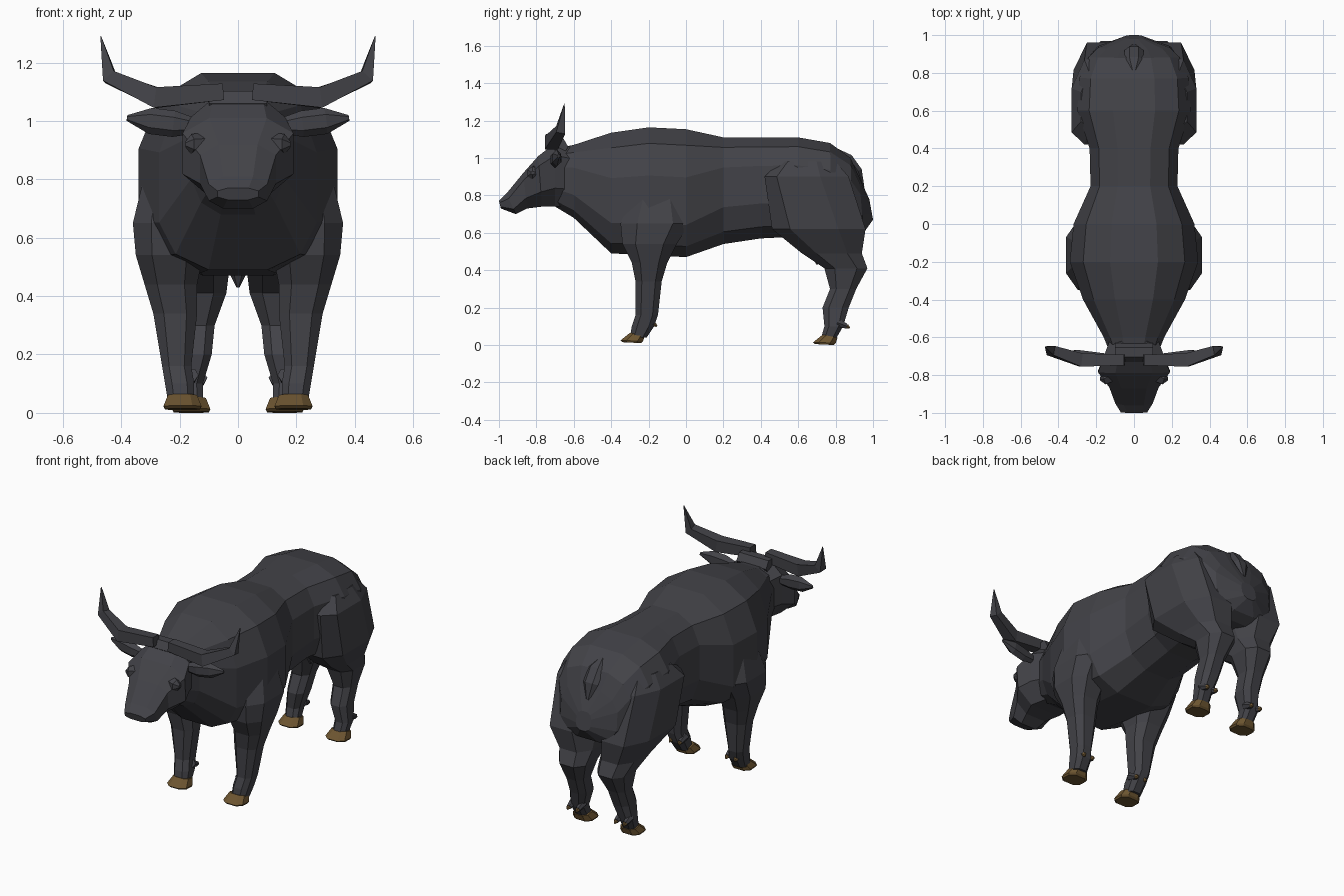
import bpy, bmesh
from math import cos, sin, pi
from mathutils import Vector

if bpy.data.objects.get("Cube"):
    bpy.data.objects.remove(bpy.data.objects["Cube"])

X, Y, Z = Vector((1, 0, 0)), Vector((0, 1, 0)), Vector((0, 0, 1))


def material(name, red, green, blue):
    mat = bpy.data.materials.new(name)
    mat.use_nodes = True
    mat.diffuse_color = (red, green, blue, 1)
    shader = mat.node_tree.nodes["Principled BSDF"]
    shader.inputs["Base Color"].default_value = (red, green, blue, 1)
    shader.inputs["Roughness"].default_value = 0.9
    return mat


hide = material("dark hide", 0.055, 0.055, 0.064)
hoof = material("brown hoof", 0.15, 0.09, 0.03)


def loft(name, rings, mat=hide, side=1):
    """Skin a row of rings and cap both ends."""
    bm = bmesh.new()
    rows = [[bm.verts.new((p.x * side, p.y, p.z)) for p in points] for points in rings]
    count = len(rows[0])
    for row, following in zip(rows, rows[1:]):
        for i in range(count):
            j = (i + 1) % count
            bm.faces.new((row[i], row[j], following[j], following[i]))
    bm.faces.new(rows[0])
    bm.faces.new(rows[-1])
    bmesh.ops.recalc_face_normals(bm, faces=bm.faces[:])
    mesh = bpy.data.meshes.new(name)
    bm.to_mesh(mesh)
    bm.free()
    mesh.materials.append(mat)
    bpy.context.collection.objects.link(bpy.data.objects.new(name, mesh))


def boxy(value):
    """Push a sine or cosine outwards for a squarer section."""
    return abs(value) ** 0.75 * (1 if value > 0 else -1)


def span(first, last, inner, outer, widest=0.5, count=8):
    """Ring between two (y, z) points, reaching from inner to outer in x."""
    first, last = Vector((0, *first)), Vector((0, *last))
    middle, half = (inner + outer) / 2, (outer - inner) / 2
    points = []
    for i in range(count):
        angle = 2 * pi * (i + 0.5) / count
        across, along = (boxy(f(angle) / cos(pi / count)) for f in (cos, sin))
        reach = widest if along > 0 else 1 - widest
        points.append(first.lerp(last, widest - along * reach) + X * (middle + half * across))
    return points


def rib(top, bottom, width, widest=0.5):
    """Symmetrical body section."""
    return span(top, bottom, -width, width, widest, count=12)


def level(z, front, back, inner, outer, widest=0.5):
    """Horizontal section of a leg."""
    return span((front, z), (back, z), inner, outer, widest)


def sweep(name, path, radii, axis, flat=1, count=6, mat=hide, side=1):
    """Tapered tube along a path, thinned across the given axis."""
    path = [Vector(point) for point in path]
    rings = []
    for i, (point, radius) in enumerate(zip(path, radii)):
        ahead = (path[min(i + 1, len(path) - 1)] - path[max(i - 1, 0)]).normalized()
        thin = ahead.cross(axis).normalized()
        wide = thin.cross(ahead)
        angles = [2 * pi * (k + 0.5) / count for k in range(count)]
        rings.append([point + radius * (thin * flat * cos(a) + wide * sin(a)) for a in angles])
    loft(name, rings, mat, side)


# Body: neck, evenly spaced ribs under a shoulder hump, then the tilted rump
bellies = (0.49, 0.48, 0.47, 0.54, 0.57, 0.58)
widths = (0.27, 0.34, 0.32, 0.23, 0.235, 0.3)
ribs = [rib((-0.7, 1.05), (-0.7, 0.74), 0.12), rib((-0.6, 1.07), (-0.6, 0.68), 0.16)]
for i, (belly, width) in enumerate(zip(bellies, widths)):
    y = 0.2 * i - 0.4
    back = 1.1 + 0.065 * cos(4 * y + 0.6) if y < 0.1 else 1.11
    ribs.append(rib((y, back), (y, belly), width, 0.6 if y < 0.1 else 0.45))
ribs.append(rib((0.77, 1.08), (0.78, 0.57), 0.29, 0.45))
ribs.append(rib((0.88, 1), (0.89, 0.57), 0.24, 0.45))
ribs.append(rib((0.925, 0.9), (0.95, 0.6), 0.19))
ribs.append(rib((0.98, 0.78), (1, 0.67), 0.05))
loft("body", ribs)

# Head: nape, crown, brow, cheek, nose and muzzle
loft("head", [
    span((-0.62, 1.06), (-0.62, 0.74), -0.13, 0.13, 0.4),
    span((-0.7, 1.08), (-0.7, 0.74), -0.16, 0.16, 0.4),
    span((-0.79, 1.01), (-0.77, 0.74), -0.19, 0.19, 0.4),
    span((-0.87, 0.92), (-0.85, 0.73), -0.13, 0.13, 0.4),
    span((-0.96, 0.81), (-0.91, 0.7), -0.1, 0.1),
    span((-1, 0.77), (-0.99, 0.73), -0.07, 0.07),
])
sweep("poll", [(x, -0.68, 1.06) for x in (-0.1, 0.1)], (0.05, 0.05), Y)

# Tail stub on the rump, and the udder between the rear legs
sweep("tail", [(0, 0.8, 1.05), (0, 0.87, 1), (0, 0.92, 0.93), (0, 0.95, 0.84)],
      (0.01, 0.05, 0.05, 0.01), X, flat=0.5)
sweep("udder", [(0, 0.7, z) for z in (0.62, 0.48, 0.43)], (0.07, 0.03, 0.005), X)


def foot(name, x, y, z, side):
    """Wedge hoof, splayed towards the toe, with two dewclaws behind it."""
    loft(f"{name}_hoof", [
        span((y - 0.01, z + 0.055), (y + 0.07, z + 0.04), x - 0.05, x + 0.05),
        span((y - 0.06, z + 0.015), (y + 0.06, z + 0.01), x - 0.065, x + 0.065),
        span((y - 0.05, z + 0.005), (y + 0.05, z), x - 0.06, x + 0.06),
    ], hoof, side)
    for label, offset in (("inner", -0.03), ("outer", 0.03)):
        root, joint, tip = [(x + offset, y + reach, z + rise)
                            for reach, rise in ((0.07, 0.12), (0.12, 0.1), (0.135, 0.09))]
        sweep(f"{name}_{label}_spur", (root, joint), (0.025, 0.015), X, side=side)
        sweep(f"{name}_{label}_dewclaw", (joint, tip), (0.015, 0.004), X, mat=hoof, side=side)


for label, side in (("left", 1), ("right", -1)):
    # Horn sweeping outwards, then up to a point
    sweep(f"{label}_horn", [(0.05, -0.72, 1.1), (0.28, -0.72, 1.08),
                            (0.44, -0.67, 1.15), (0.47, -0.65, 1.29)],
          (0.04, 0.05, 0.035, 0.002), Y, count=4, side=side)

    # Leaf-shaped ear
    sweep(f"{label}_ear", [(0.12, -0.7, 0.98), (0.22, -0.7, 0.99),
                           (0.3, -0.69, 1), (0.38, -0.68, 1.01)],
          (0.02, 0.045, 0.045, 0.01), Z, flat=0.6, side=side)

    # Shallow eye bulge
    sweep(f"{label}_eye", [(0.12, -0.8, 0.92), (0.16, -0.82, 0.92), (0.18, -0.82, 0.92)],
          (0.04, 0.035, 0.01), Z, side=side)

    # Front leg from shoulder blade to pastern
    loft(f"{label}_front_leg", [
        level(0.9, -0.25, -0.05, 0.15, 0.3),
        level(0.65, -0.35, 0.02, 0.1, 0.36),
        level(0.54, -0.34, -0.05, 0.12, 0.35),
        level(0.44, -0.29, -0.1, 0.14, 0.32),
        level(0.34, -0.27, -0.13, 0.14, 0.29),
        level(0.16, -0.27, -0.15, 0.16, 0.26),
        level(0.1, -0.29, -0.17, 0.15, 0.25),
        level(0.04, -0.3, -0.21, 0.15, 0.24),
    ], side=side)

    # Rear leg from hip through thigh and hock to pastern
    loft(f"{label}_rear_leg", [
        level(0.98, 0.5, 0.8, 0.1, 0.28, 0.3),
        level(0.9, 0.42, 0.87, 0.05, 0.33, 0.3),
        level(0.62, 0.46, 0.96, 0.03, 0.32, 0.4),
        level(0.49, 0.62, 0.94, 0.03, 0.25),
        level(0.41, 0.74, 0.97, 0.04, 0.22),
        level(0.3, 0.77, 0.91, 0.08, 0.2),
        level(0.2, 0.73, 0.87, 0.09, 0.2),
        level(0.1, 0.74, 0.84, 0.12, 0.21),
        level(0.03, 0.72, 0.8, 0.12, 0.2),
    ], side=side)

    foot(f"{label}_front", 0.19, -0.29, 0.01, side)
    foot(f"{label}_rear", 0.16, 0.74, 0, side)
